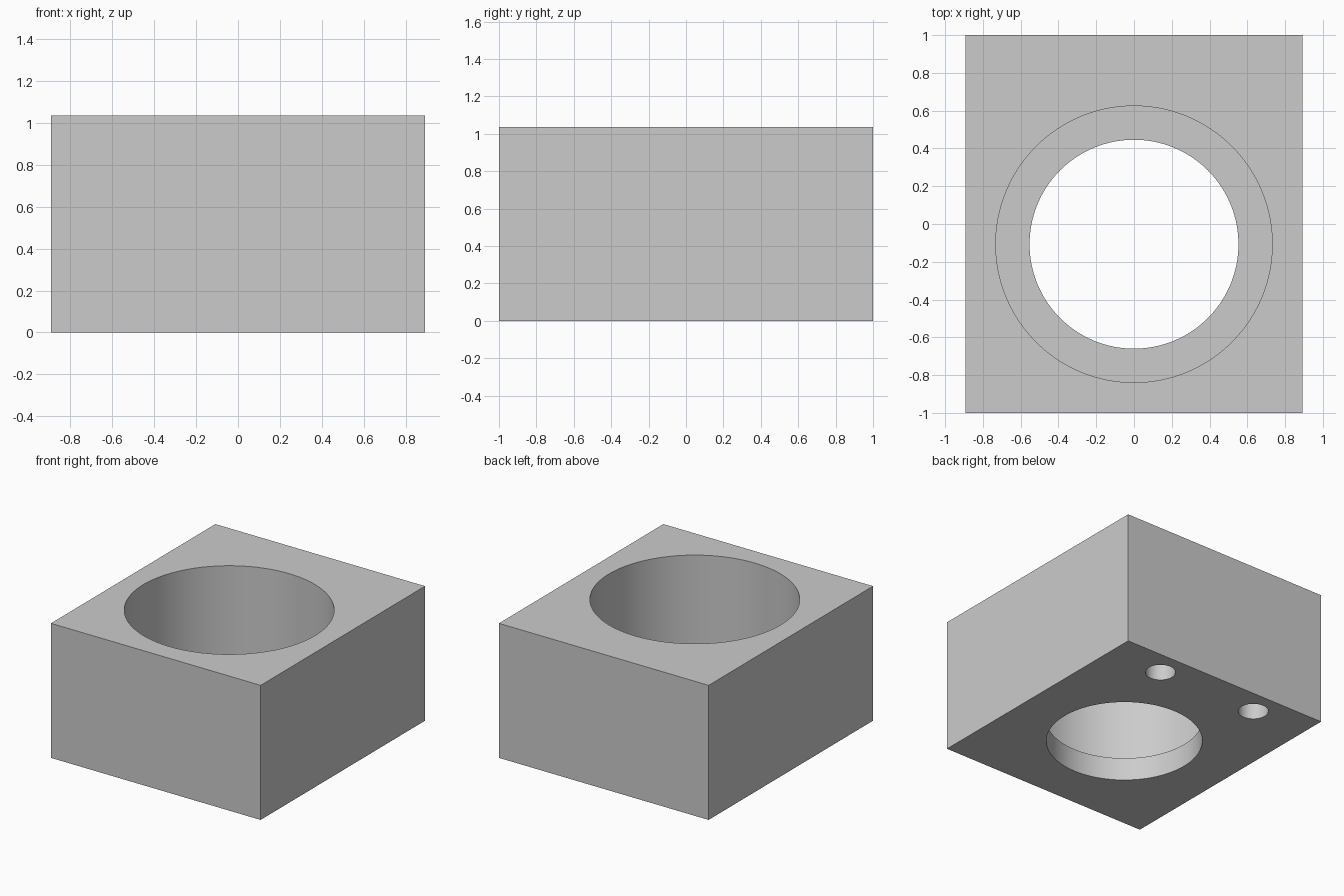
import bpy
import math

cube = bpy.data.objects.get("Cube")
if cube:
    bpy.data.objects.remove(cube, do_unlink=True)

WIDTH, DEPTH, HEIGHT = 1.786, 2.0, 1.036
BORE_Y = -0.107

grey = bpy.data.materials.new("plain grey")
grey.use_nodes = True
colour = (0.6, 0.6, 0.6, 1)
grey.diffuse_color = colour
grey.node_tree.nodes["Principled BSDF"].inputs["Base Color"].default_value = colour

# Solid block
bpy.ops.mesh.primitive_cube_add(size=1, location=(0, 0, HEIGHT / 2))
block = bpy.context.object
block.name = "block"
block.scale = (WIDTH, DEPTH, HEIGHT)
bpy.ops.object.transform_apply(location=True, scale=True)
block.data.materials.append(grey)


def cut_hole(name, x, y, radius, bottom, top, sides):
    """Cut a vertical round hole through the block."""
    bpy.ops.mesh.primitive_cylinder_add(
        vertices=sides, radius=radius, depth=top - bottom,
        location=(x, y, (top + bottom) / 2))
    cutter = bpy.context.object
    cutter.name = name
    cutter.data.materials.append(grey)
    cutter.hide_render = True
    mod = block.modifiers.new(name, "BOOLEAN")
    mod.operation = "DIFFERENCE"
    mod.solver = "EXACT"
    mod.object = cutter
    bpy.context.view_layer.objects.active = block
    bpy.ops.object.modifier_apply(modifier=name)
    bpy.data.objects.remove(cutter, do_unlink=True)


# Stepped bore: wide recess above, narrower opening through the floor
cut_hole("wide_recess", 0, BORE_Y, 0.732, 0.178, HEIGHT + 0.1, 128)
cut_hole("floor_opening", 0, BORE_Y, 0.553, -0.1, 0.5, 128)

# Pair of blind holes in the underside
for side, sign in (("left", 1), ("right", -1)):
    cut_hole(side + "_blind_hole", sign * 0.43, 0.804, 0.107, -0.1, 0.54, 64)

# Smooth bore walls, sharp rims
bpy.ops.object.select_all(action="DESELECT")
block.select_set(True)
bpy.context.view_layer.objects.active = block
bpy.ops.object.shade_smooth_by_angle(angle=math.radians(30))
